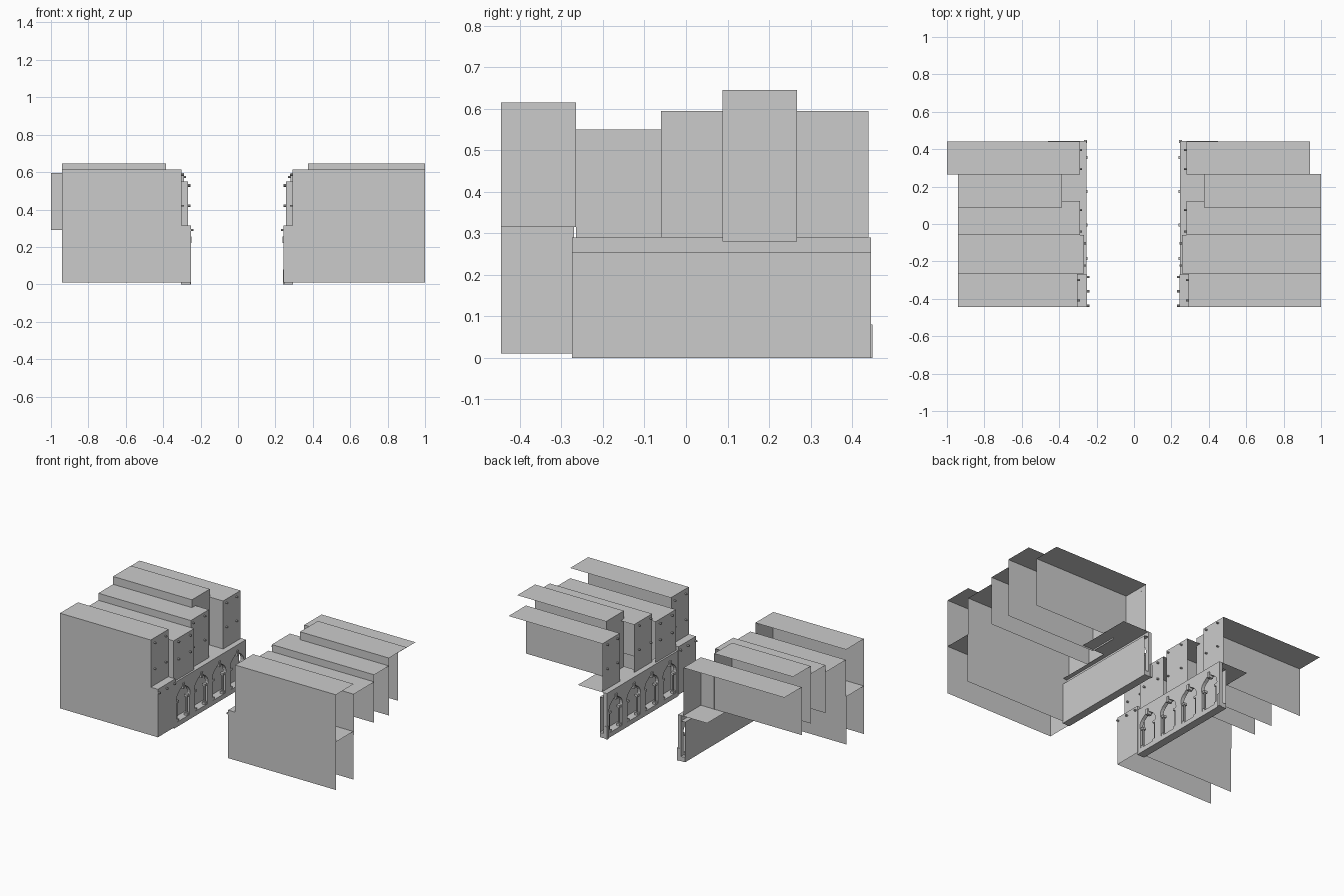
import bpy, bmesh, math
from mathutils import Matrix, Vector

if "Cube" in bpy.data.objects:
    bpy.data.objects.remove(bpy.data.objects["Cube"])

CX = -0.005            # street centre line; d = distance from it


def finish(bm, name, side):
    """Turn street-distance coordinates into world x and link the object."""
    for v in bm.verts:
        v.co.x = CX + side * v.co.x
    if side < 0:
        bmesh.ops.reverse_faces(bm, faces=bm.faces)
    me = bpy.data.meshes.new(name)
    bm.to_mesh(me)
    bm.free()
    ob = bpy.data.objects.new(name, me)
    bpy.context.collection.objects.link(ob)
    return ob


def quad(bm, *pts):
    bm.faces.new([bm.verts.new(p) for p in pts])


def box(bm, d0, d1, y0, y1, z0, z1):
    m = Matrix.LocRotScale(Vector(((d0 + d1) / 2, (y0 + y1) / 2, (z0 + z1) / 2)), None,
                           Vector((d1 - d0, y1 - y0, z1 - z0)))
    bmesh.ops.create_cube(bm, size=1, matrix=m)


def cyl(bm, loc, r, length, axis='Z', seg=8):
    rot = Matrix.Rotation(math.pi / 2, 4, 'Y') if axis == 'X' else Matrix()
    bmesh.ops.create_cone(bm, cap_ends=True, segments=seg, radius1=r, radius2=r,
                          depth=length, matrix=Matrix.Translation(loc) @ rot)


def shell(name, side, d, out, y0, y1, z0, z1, facade_y1=None, back=False):
    """Open building shell: street facade, front party wall, roof."""
    bm = bmesh.new()
    fy = facade_y1 or y1
    quad(bm, (d, fy, z0), (d, y0, z0), (d, y0, z1), (d, fy, z1))
    quad(bm, (d, y0, z0), (out, y0, z0), (out, y0, z1), (d, y0, z1))
    quad(bm, (d, y0, z1), (out, y0, z1), (out, y1, z1), (d, y1, z1))
    if fy > y1:        # roof strip reaching past the neighbour's corner
        quad(bm, (d, y1, z1), (0.38, y1, z1), (0.38, fy, z1), (d, fy, z1))
    if back:
        quad(bm, (out, y1, z0), (d, y1, z0), (d, y1, z1), (out, y1, z1))
    return finish(bm, name, side)


def studs(name, side, d, spots, r=0.006):
    bm = bmesh.new()
    for y, z in spots:
        cyl(bm, (d - 0.006, y, z), r, 0.014, 'X')
    finish(bm, name, side)


def arcade(side, tag):
    y0, pitch, n = -0.275, 0.18, 4
    y1 = y0 + pitch * n
    # arched front as one outline, extruded
    half = 0.062
    outline = [(y0, 0.03)]
    for i in range(n):
        c = y0 + pitch * (i + 0.5)
        outline += [(c - half, 0.03), (c - half, 0.15), (c - half - 0.006, 0.165)]
        for k in range(13):
            a = math.pi * (1 - k / 12)
            tip = 0.012 * max(0, 1 - abs(k - 6) / 2)
            outline.append((c + (half + 0.006) * math.cos(a), 0.17 + 0.06 * math.sin(a) + tip))
        outline += [(c + half + 0.006, 0.165), (c + half, 0.15), (c + half, 0.03)]
    outline += [(y1, 0.03), (y1, 0.29), (y0, 0.29)]
    bm = bmesh.new()
    f = bm.faces.new([bm.verts.new((0.25, y, z)) for y, z in outline])
    ext = bmesh.ops.extrude_face_region(bm, geom=[f])
    bmesh.ops.translate(bm, vec=(0.022, 0, 0),
                        verts=[g for g in ext['geom'] if isinstance(g, bmesh.types.BMVert)])
    bmesh.ops.recalc_face_normals(bm, faces=bm.faces)
    finish(bm, tag + "_arcade_front", side)

    # columns, plinths and capitals beside each opening
    bm = bmesh.new()
    for i in range(n):
        c = y0 + pitch * (i + 0.5)
        for s in (-1, 1):
            y = c + s * 0.052
            cyl(bm, (0.263, y, 0.095), 0.006, 0.13)
            box(bm, 0.252, 0.274, y - 0.01, y + 0.01, 0.03, 0.045)
            box(bm, 0.252, 0.274, y - 0.01, y + 0.01, 0.148, 0.162)
    finish(bm, tag + "_arcade_columns", side)

    # keystone brackets over the arches
    bm = bmesh.new()
    for i in range(n):
        c = y0 + pitch * (i + 0.5)
        box(bm, 0.243, 0.274, c - 0.008, c + 0.008, 0.222, 0.257)
    finish(bm, tag + "_keystones", side)

    # raised walkway, rear wall and soffit
    bm = bmesh.new()
    box(bm, 0.25, 0.30, y0, y1, 0.0, 0.03)
    finish(bm, tag + "_walkway", side)
    bm = bmesh.new()
    quad(bm, (0.30, y1, 0.03), (0.30, y0, 0.03), (0.30, y0, 0.255), (0.30, y1, 0.255))
    quad(bm, (0.27, y0, 0.255), (0.27, y1, 0.255), (0.30, y1, 0.255), (0.30, y0, 0.255))
    finish(bm, tag + "_arcade_rear_wall", side)
    # end pedestal at the back corner
    bm = bmesh.new()
    box(bm, 0.245, 0.262, y1 - 0.012, y1 + 0.004, 0.0, 0.08)
    finish(bm, tag + "_end_pedestal", side)
    # terrace over the arcade
    bm = bmesh.new()
    quad(bm, (0.25, 0.085, 0.29), (0.455, 0.085, 0.29), (0.455, y1, 0.29), (0.25, y1, 0.29))
    quad(bm, (0.25, y0, 0.29), (0.30, y0, 0.29), (0.30, 0.085, 0.29), (0.25, 0.085, 0.29))
    finish(bm, tag + "_terrace", side)


for side, tag, out, out_end in ((-1, "left", 0.935, 0.995), (1, "right", 1.005, 0.945)):
    # corner block: lower storey and set-back upper storey
    shell(tag + "_corner_lower", side, 0.247, out, -0.445, -0.27, 0.01, 0.315, back=True)
    shell(tag + "_corner_upper", side, 0.297, out, -0.445, -0.265, 0.315, 0.615)
    # row of upper storeys over the arcade
    shell(tag + "_house_low", side, 0.262, out, -0.265, -0.06, 0.29, 0.55)
    shell(tag + "_house_middle", side, 0.285, out, -0.06, 0.088, 0.29, 0.595, facade_y1=0.122)
    shell(tag + "_house_tall", side, 0.38, out, 0.088, 0.267, 0.28, 0.645)
    shell(tag + "_house_end", side, 0.285, out_end, 0.265, 0.44, 0.29, 0.595)
    arcade(side, tag)
    # fixing studs on the facades
    studs(tag + "_studs_corner_lower", side, 0.247, [(y, 0.29) for y in (-0.437, -0.36, -0.284)])
    studs(tag + "_studs_corner_upper", side, 0.297,
          [(y, z) for y in (-0.41, -0.30) for z in (0.42, 0.585)], 0.005)
    studs(tag + "_studs_low", side, 0.262,
          [(-0.222, 0.53), (-0.103, 0.525), (-0.222, 0.42), (-0.103, 0.42)])
    studs(tag + "_studs_middle", side, 0.285,
          [(y, z) for y in (-0.04, 0.075) for z in (0.42, 0.573)], 0.005)
    studs(tag + "_studs_end", side, 0.285,
          [(y, z) for y in (0.295, 0.395) for z in (0.42, 0.573)], 0.005)
